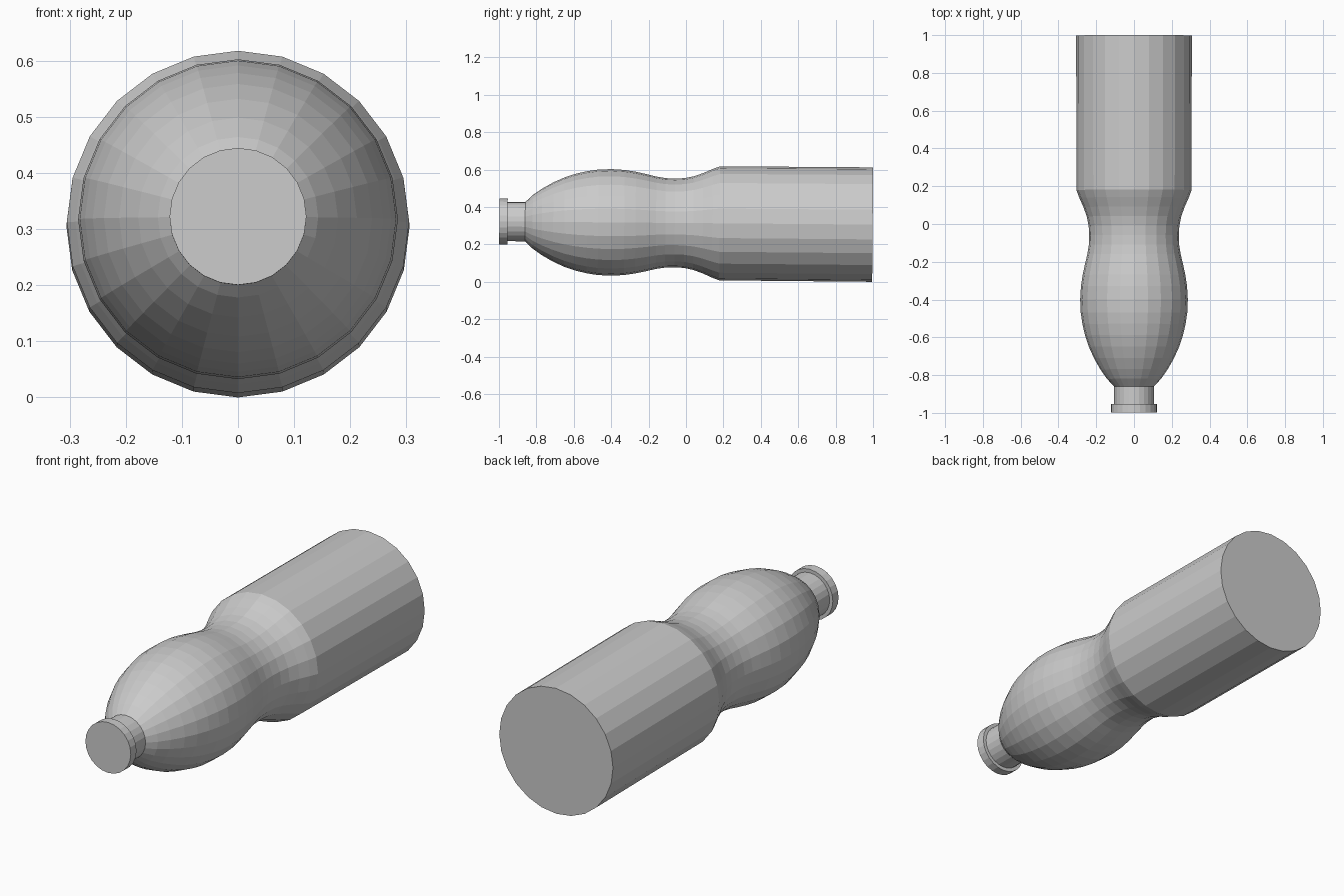
import bpy, bmesh, math
from mathutils import Matrix

if "Cube" in bpy.data.objects:
    bpy.data.objects.remove(bpy.data.objects["Cube"])

SIDES = 24
TILT = -0.0083   # the bottle lies with a very slight slope
MID_Z = 0.3142


def lathe(name, profile):
    """Revolve (y, radius) pairs round the long axis and cap both ends."""
    bm = bmesh.new()
    rings = []
    for y, r in profile:
        ring = []
        for i in range(SIDES):
            a = 2 * math.pi * i / SIDES
            ring.append(bm.verts.new((r * math.sin(a), y, r * math.cos(a))))
        rings.append(ring)
    for a, b in zip(rings, rings[1:]):
        for i in range(SIDES):
            j = (i + 1) % SIDES
            bm.faces.new((a[i], a[j], b[j], b[i]))
    bm.faces.new(rings[0])
    bm.faces.new(rings[-1])
    bmesh.ops.recalc_face_normals(bm, faces=bm.faces)
    bm.transform(Matrix.Translation((0, 0, MID_Z)) @ Matrix.Rotation(math.atan(TILT), 4, 'X'))
    mesh = bpy.data.meshes.new(name)
    bm.to_mesh(mesh)
    bm.free()
    obj = bpy.data.objects.new(name, mesh)
    bpy.context.collection.objects.link(obj)
    return obj


# Bottle: neck, rounded shoulder, narrow waist, straight base
lathe("bottle_body", [
    (-0.955, 0.105), (-0.86, 0.105), (-0.82, 0.143), (-0.77, 0.178),
    (-0.71, 0.212), (-0.65, 0.239), (-0.59, 0.259), (-0.53, 0.273),
    (-0.47, 0.282), (-0.40, 0.285), (-0.33, 0.281), (-0.27, 0.272),
    (-0.21, 0.259), (-0.16, 0.247), (-0.11, 0.239), (-0.06, 0.237),
    (-0.01, 0.240), (0.04, 0.250), (0.09, 0.268), (0.14, 0.290),
    (0.18, 0.305), (0.998, 0.306),
])

# Cap disc on the neck
lathe("bottle_cap", [(-0.998, 0.122), (-0.954, 0.122)])
